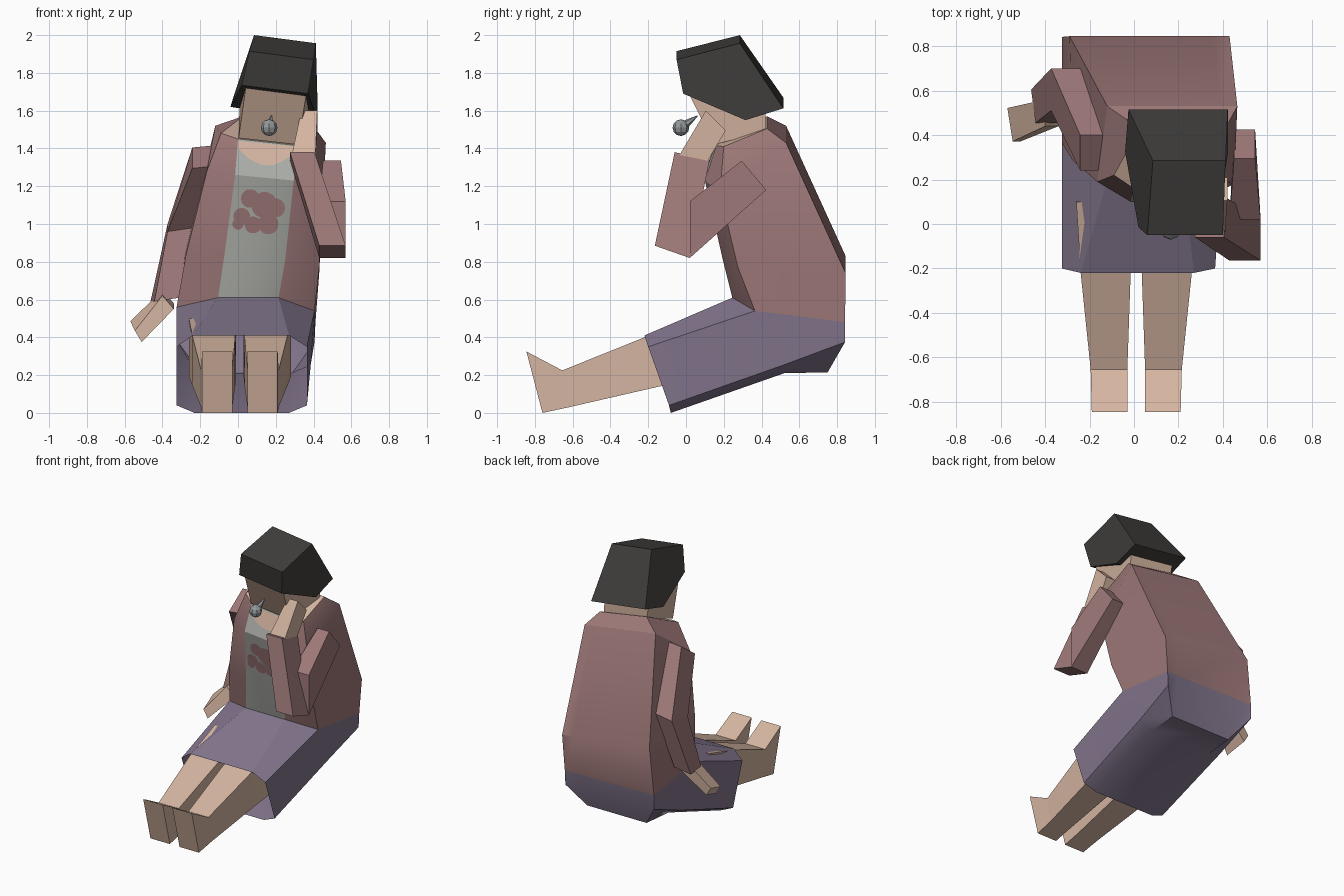
import bpy, bmesh, math
from mathutils import Vector, Matrix
from mathutils.bvhtree import BVHTree

if "Cube" in bpy.data.objects:
    bpy.data.objects.remove(bpy.data.objects["Cube"])


def material(name, rgb):
    m = bpy.data.materials.new(name)
    lin = [((c / 255 + 0.055) / 1.055) ** 2.4 for c in rgb]
    m.diffuse_color = (*lin, 1)
    m.use_nodes = True
    m.node_tree.nodes["Principled BSDF"].inputs["Base Color"].default_value = m.diffuse_color
    return m


SKIN = material("skin", (213, 181, 161))
PINK = material("dusty pink", (159, 121, 121))
PURPLE = material("muted purple", (130, 117, 140))
SHIRT = material("pale grey", (172, 174, 168))
HAIR = material("charcoal", (64, 62, 60))
METAL = material("grey metal", (148, 153, 153))


def finish(name, bm, mats):
    me = bpy.data.meshes.new(name)
    bm.to_mesh(me)
    bm.free()
    for m in mats:
        me.materials.append(m)
    ob = bpy.data.objects.new(name, me)
    bpy.context.collection.objects.link(ob)
    return ob


def skin_rings(rings, caps=(True, True), rule=lambda seg, side: 0, cap_mat=0):
    """Bridge equal-length rings of points into one mesh."""
    bm = bmesh.new()
    vs = [[bm.verts.new(p) for p in r] for r in rings]
    n = len(rings[0])
    for s in range(len(rings) - 1):
        for k in range(n):
            j = (k + 1) % n
            f = bm.faces.new((vs[s][k], vs[s][j], vs[s + 1][j], vs[s + 1][k]))
            f.material_index = rule(s, k)
    for use, r in zip(caps, (vs[0], vs[-1])):
        if use:
            bm.faces.new(r).material_index = cap_mat
    bmesh.ops.remove_doubles(bm, verts=bm.verts[:], dist=0.0005)
    bmesh.ops.recalc_face_normals(bm, faces=bm.faces[:])
    return bm


def section(c, a, b):
    """Four-cornered section from a centre and two half vectors."""
    c, a, b = Vector(c), Vector(a), Vector(b)
    return [c - a - b, c + a - b, c + a + b, c - a + b]


def slab(x0, x1, p, q):
    """Four-cornered section spanning x0..x1 between two (y, z) points."""
    return [(x0, *p), (x1, *p), (x1, *q), (x0, *q)]


# Body: hem, seat and leaning torso
def torso_ring(fl, fr, sr, br, bl, sl):
    r, l = Vector(br), Vector(bl)
    return [fl, fr, sr, br, r.lerp(l, 0.12), r.lerp(l, 0.88), bl, sl]


def seat_ring(r_low, r_bot, l_bot, l_low):
    return [*CREASE[:3], r_low, r_bot, l_bot, l_low, CREASE[7]]


CREASE = torso_ring((-.105, .245, .61), (.215, .245, .61), (.405, .365, .54),
                    (.41, .842, .48), (-.325, .842, .49), (-.325, .365, .56))
hem = [(-.24, -.22, .41), (.27, -.22, .41), (.365, -.2, .35), (.365, -.09, .04),
       (.27, -.08, 0), (-.23, -.08, 0), (-.325, -.09, .04), (-.325, -.2, .35)]
rings = [
    hem,
    seat_ring((.385, .52, .255), (.28, .52, .21), (-.22, .52, .21), (-.325, .52, .255)),
    seat_ring((.405, .842, .375), (.29, .75, .215), (-.2, .75, .215), (-.325, .842, .385)),
    CREASE,
    torso_ring((-.07, .195, .85), (.25, .195, .81), (.43, .275, .77),
               (.43, .845, .74), (-.29, .845, .83), (-.275, .285, .84)),
    torso_ring((-.015, .1, 1.26), (.295, .1, 1.23), (.45, .18, 1.17),
               (.465, .53, 1.43), (-.12, .53, 1.52), (-.165, .19, 1.28)),
    torso_ring((.0, .16, 1.45), (.315, .16, 1.415), (.4, .2, 1.41),
               (.41, .43, 1.505), (.025, .43, 1.57), (-.09, .22, 1.48)),
]
bm = skin_rings(rings, (False, True),
                lambda s, k: 0 if s < 3 else (2 if k == 0 else 1), 3)
tree = BVHTree.FromBMesh(bm)
body = finish("body", bm, (PURPLE, PINK, SHIRT, SKIN))


# Painted details on the shirt front, projected onto the body
def decal(name, outlines, mat):
    bm = bmesh.new()
    for pts in outlines:
        vs = []
        for x, z in pts:
            hit = tree.ray_cast(Vector((x, -1, z)), Vector((0, 1, 0)))[0]
            y = hit.y if hit else 0.16
            vs.append(bm.verts.new((x, y - 0.005, z)))
        f = bm.faces.new(vs)
        f.normal_update()
        if f.normal.y > 0:
            f.normal_flip()
    finish(name, bm, (mat,))


def disc(x, z, r):
    return [(x + r * math.cos(math.tau * i / 14), z + r * math.sin(math.tau * i / 14))
            for i in range(14)]


decal("neckline", [[(.0, 1.44), (.0, 1.40), (.06, 1.345), (.12, 1.315), (.18, 1.31),
                    (.24, 1.335), (.305, 1.38), (.31, 1.41)]], SKIN)
decal("shirt_blotch", [disc(.065, 1.135, .05), disc(.14, 1.1, .07), disc(.2, 1.085, .05),
                       disc(.16, 1.0, .055), disc(.08, .995, .045), disc(.02, 1.04, .045),
                       disc(0.0, 1.0, .03)], PINK)

# Head and neck block
finish("head", skin_rings([
    [(.045, .005, 1.75), (.365, .005, 1.71), (.375, .42, 1.62), (.01, .42, 1.68)],
    [(.003, .15, 1.455), (.318, .15, 1.42), (.385, .42, 1.49), (.03, .42, 1.55)]]), (SKIN,))

# Hair: five-sided profile flaring downwards
finish("hair", skin_rings([
    [(.06, -.05, 1.915), (.085, .285, 2.0), (-.025, .515, 1.67),
     (-.04, .325, 1.62), (.02, -.015, 1.735)],
    [(.4, -.05, 1.87), (.412, .285, 1.957), (.422, .515, 1.612),
     (.422, .315, 1.55), (.37, -.015, 1.69)]]), (HAIR,))

# Resting arm
finish("resting_sleeve", skin_rings([
    section((-.19, .32, 1.355), (.052, 0, .005), (0, .08, .055)),
    section((-.305, .605, .99), (.068, 0, .01), (0, .095, .02)),
    section((-.385, .53, .6), (.068, 0, .01), (-.01, .075, 0))]), (PINK,))
finish("resting_hand", skin_rings([
    section((-.37, .5, .6), (.03, 0, -.035), (.0, .06, .015)),
    section((-.54, .447, .43), (.018, 0, -.03), (-.012, .075, .025))]), (SKIN,))

# Raised arm, folded at the elbow
finish("raised_upper_sleeve", skin_rings([
    slab(.45, .545, (.295, 1.335), (.425, 1.18)),
    slab(.43, .57, (.02, 1.12), (.02, .82))]), (PINK,))
finish("raised_fore_sleeve", skin_rings([
    slab(.275, .405, (-.06, 1.38), (.125, 1.34)),
    slab(.43, .57, (-.165, .885), (.02, .82))]), (PINK,))
finish("raised_hand", skin_rings([
    slab(.285, .41, (-.035, 1.365), (.115, 1.335)),
    slab(.335, .42, (.105, 1.6), (.21, 1.495))]), (SKIN,))

# Legs with upturned feet
for side, s in (("left", -1), ("right", 1)):
    def station(inner, outer, p, q):
        return slab(.01 + s * inner, .01 + s * outer, p, q)
    finish(side + "_leg", skin_rings([
        station(.02, .27, (.1, .5), (.12, .19)),
        station(.025, .25, (-.22, .4), (-.14, .14)),
        station(.04, .205, (-.655, .225), (-.62, .03)),
        station(.04, .2, (-.845, .325), (-.76, 0))]), (SKIN,))

# Small metal ball with a pointed mouthpiece
bm = bmesh.new()
ball, tip = Vector((.165, -.027, 1.51)), Vector((.178, .06, 1.572))
bmesh.ops.create_uvsphere(bm, u_segments=8, v_segments=6, radius=.044,
                          matrix=Matrix.Translation(ball))
d = tip - ball
bmesh.ops.create_cone(bm, cap_ends=True, segments=6, radius1=.03, radius2=.003, depth=d.length,
                      matrix=Matrix.Translation((ball + tip) / 2)
                      @ d.to_track_quat('Z', 'Y').to_matrix().to_4x4())
finish("metal_ball", bm, (METAL,))

# Soft shading on the body, edges kept crisp
bpy.context.view_layer.objects.active = body
body.select_set(True)
bpy.ops.object.shade_smooth_by_angle(angle=math.radians(25))
